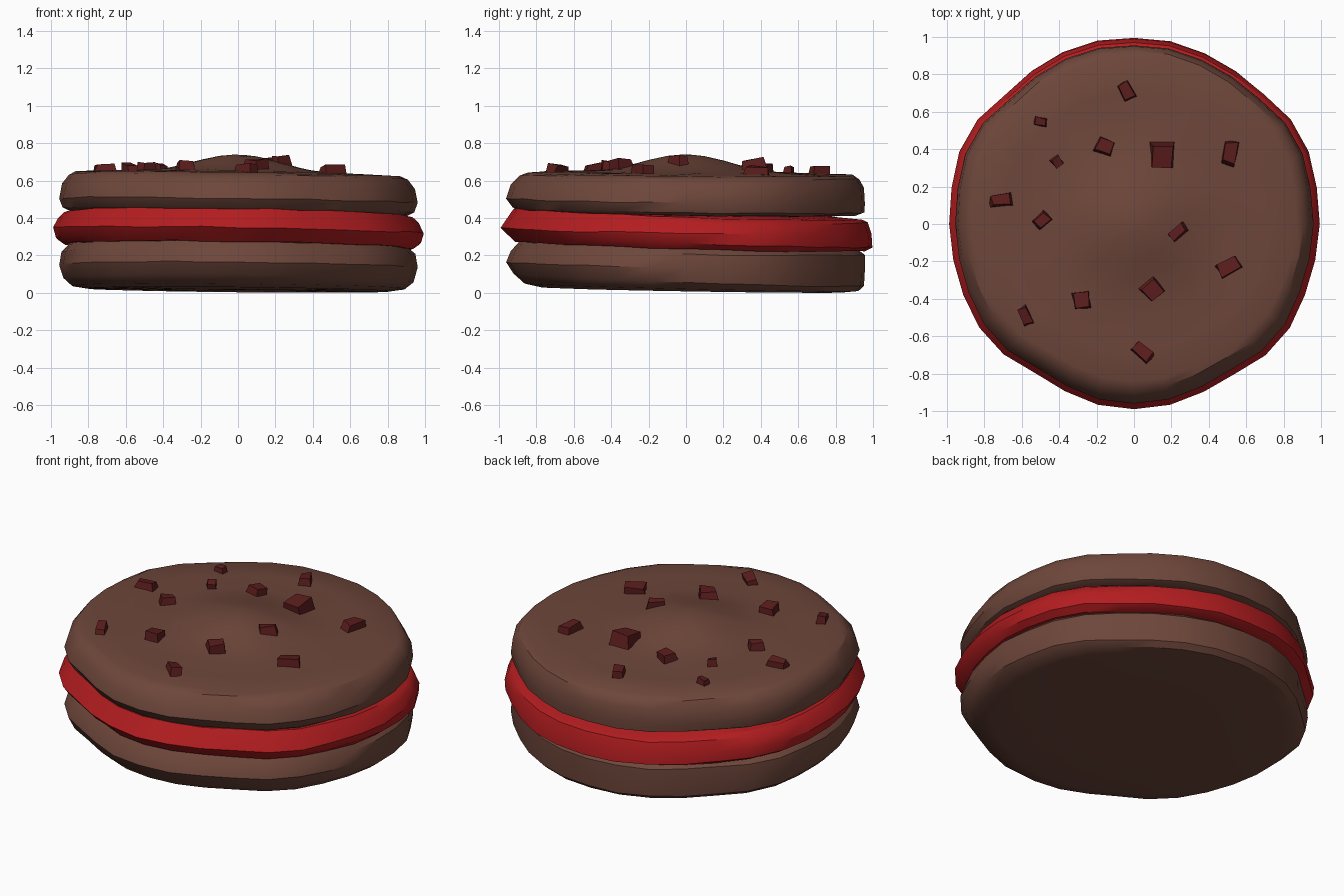
import bpy, bmesh, math, random
from mathutils import Vector, Matrix

if "Cube" in bpy.data.objects:
    bpy.data.objects.remove(bpy.data.objects["Cube"])

random.seed(4)
SEG = 32


def material(name, col):
    m = bpy.data.materials.new(name)
    m.diffuse_color = (*col, 1)
    m.use_nodes = True
    m.node_tree.nodes["Principled BSDF"].inputs["Base Color"].default_value = m.diffuse_color
    return m


BROWN = material("cookie_brown", (0.155, 0.062, 0.043))
RED = material("filling_red", (0.45, 0.012, 0.014))
CHIP = material("chip_dark_red", (0.105, 0.012, 0.012))

# Slightly lumpy outline shared by all three layers, counter-clockwise
OUTLINE = [(1.0, 0.08), (0.97, 0.25), (0.91, 0.48), (0.7, 0.7), (0.45, 0.88), (0.27, 0.965),
           (0, 1.0), (-0.27, 0.97), (-0.45, 0.89), (-0.69, 0.7), (-0.91, 0.48), (-0.97, 0.25),
           (-0.995, 0.08), (-0.985, -0.08), (-0.93, -0.34), (-0.77, -0.64), (-0.5, -0.81),
           (-0.2, -0.965), (0, -0.99), (0.2, -0.965), (0.5, -0.82), (0.78, -0.64),
           (0.93, -0.34), (0.99, -0.08)]
POLAR = sorted((math.atan2(y, x) % math.tau, math.hypot(x, y)) for x, y in OUTLINE)
POLAR = [(POLAR[-1][0] - math.tau, POLAR[-1][1])] + POLAR + [(POLAR[0][0] + math.tau, POLAR[0][1])]


def outline(a):
    for (a0, r0), (a1, r1) in zip(POLAR, POLAR[1:]):
        if a0 <= a <= a1:
            return r0 + (r1 - r0) * (a - a0) / (a1 - a0)


def layer(name, rows, x_tilt, mat):
    """Lathe of rows (front radius, front z, back radius, back z), closed at the middle."""
    bm = bmesh.new()
    rings = []
    for rf, zf, rb, zb in rows:
        ring = []
        for i in range(SEG):
            a = math.tau * i / SEG
            t = (1 + math.sin(a)) / 2
            r = (rf + (rb - rf) * t) * outline(a)
            z = zf + (zb - zf) * t
            wob = random.uniform(-1, 1) * 0.004 if rf > 0.3 and zf > 0.05 else 0
            ring.append(bm.verts.new((r * math.cos(a), r * math.sin(a),
                                      z + wob - x_tilt * r * math.cos(a))))
        rings.append(ring)
    for lo, hi in zip(rings, rings[1:]):
        for i in range(SEG):
            j = (i + 1) % SEG
            bm.faces.new((lo[i], lo[j], hi[j], hi[i]))
    bm.faces.new(rings[0][::-1])
    bm.faces.new(rings[-1])
    finish(name, bm, mat, 32)


def finish(name, bm, mat, angle):
    bmesh.ops.recalc_face_normals(bm, faces=bm.faces[:])
    me = bpy.data.meshes.new(name)
    bm.to_mesh(me)
    bm.free()
    ob = bpy.data.objects.new(name, me)
    bpy.context.collection.objects.link(ob)
    me.materials.append(mat)
    if angle:
        bpy.ops.object.select_all(action='DESELECT')
        bpy.context.view_layer.objects.active = ob
        ob.select_set(True)
        bpy.ops.object.shade_smooth_by_angle(angle=math.radians(angle))


# Bottom cookie
layer("bottom_cookie", [
    (0.4, 0.018, 0.4, 0.008), (0.78, 0.03, 0.84, 0.003), (0.87, 0.05, 0.92, 0.01),
    (0.93, 0.10, 0.95, 0.035), (0.97, 0.165, 0.955, 0.12), (0.945, 0.225, 0.955, 0.205),
    (0.90, 0.275, 0.91, 0.24), (0.6, 0.29, 0.6, 0.26)], 0.01, BROWN)

# Filling
layer("filling", [
    (0.6, 0.27, 0.6, 0.24), (0.92, 0.275, 0.955, 0.225), (0.965, 0.315, 0.995, 0.245),
    (1.0, 0.35, 0.99, 0.315), (0.965, 0.40, 0.97, 0.375), (0.93, 0.45, 0.94, 0.39),
    (0.6, 0.46, 0.6, 0.42)], 0.016, RED)

# Top cookie with its low central mound
TOP = [(0.85, 0.637), (0.7, 0.642), (0.5, 0.648), (0.4, 0.66), (0.3, 0.681),
       (0.2, 0.709), (0.1, 0.731), (0.03, 0.738)]
layer("top_cookie", [
    (0.6, 0.43, 0.6, 0.41), (0.90, 0.435, 0.92, 0.415), (0.935, 0.455, 0.952, 0.43),
    (0.97, 0.505, 0.955, 0.48), (0.945, 0.575, 0.95, 0.565), (0.895, 0.63, 0.925, 0.61)]
    + [(r, z + 0.008 * r, r + (0.04 if r > 0.8 else 0), z - 0.01 * r) for r, z in TOP],
    0.014, BROWN)


def top_height(x, y):
    r = math.hypot(x, y)
    for (r1, z1), (r0, z0) in zip(TOP, TOP[1:]):
        if r0 <= r <= r1:
            return z0 + (z1 - z0) * (r - r0) / (r1 - r0) - 0.014 * x - 0.009 * y
    return TOP[0][1]


# Chips: x, y, width, depth, turn in degrees
CHIPS = [(-0.04, 0.71, .08, .10, 30), (-0.50, 0.55, .08, .05, -15), (-0.41, 0.335, .06, .06, 35),
         (-0.16, 0.41, .10, .09, -20), (0.15, 0.365, .13, .13, 0), (0.51, 0.38, .08, .13, -10),
         (-0.71, 0.13, .12, .07, 5), (-0.49, 0.02, .09, .08, 40), (0.235, -0.045, .11, .06, 40),
         (0.50, -0.23, .13, .08, 30), (0.095, -0.35, .11, .11, 40), (-0.28, -0.405, .10, .10, 10),
         (-0.58, -0.49, .06, .11, 25), (0.04, -0.685, .12, .07, -40)]
for n, (x, y, w, d, turn) in enumerate(CHIPS):
    bm = bmesh.new()
    bmesh.ops.create_cube(bm, size=1)
    h = 0.5 * min(w, d) + 0.03
    for v in bm.verts:
        k = 0.8 if v.co.z > 0 else 1.0
        jit = Vector([random.uniform(-0.1, 0.1) for _ in range(3)])
        v.co = Vector((v.co.x * k + jit.x, v.co.y * k + jit.y, v.co.z + jit.z))
    tilt = Matrix.Rotation(random.uniform(-0.2, 0.2), 4, 'X')
    bm.transform(Matrix.Translation((x, y, top_height(x, y) + 0.005))
                 @ Matrix.Rotation(math.radians(turn), 4, 'Z') @ tilt
                 @ Matrix.Diagonal((w, d, h, 1)))
    finish(f"chip_{n + 1}", bm, CHIP, 0)
